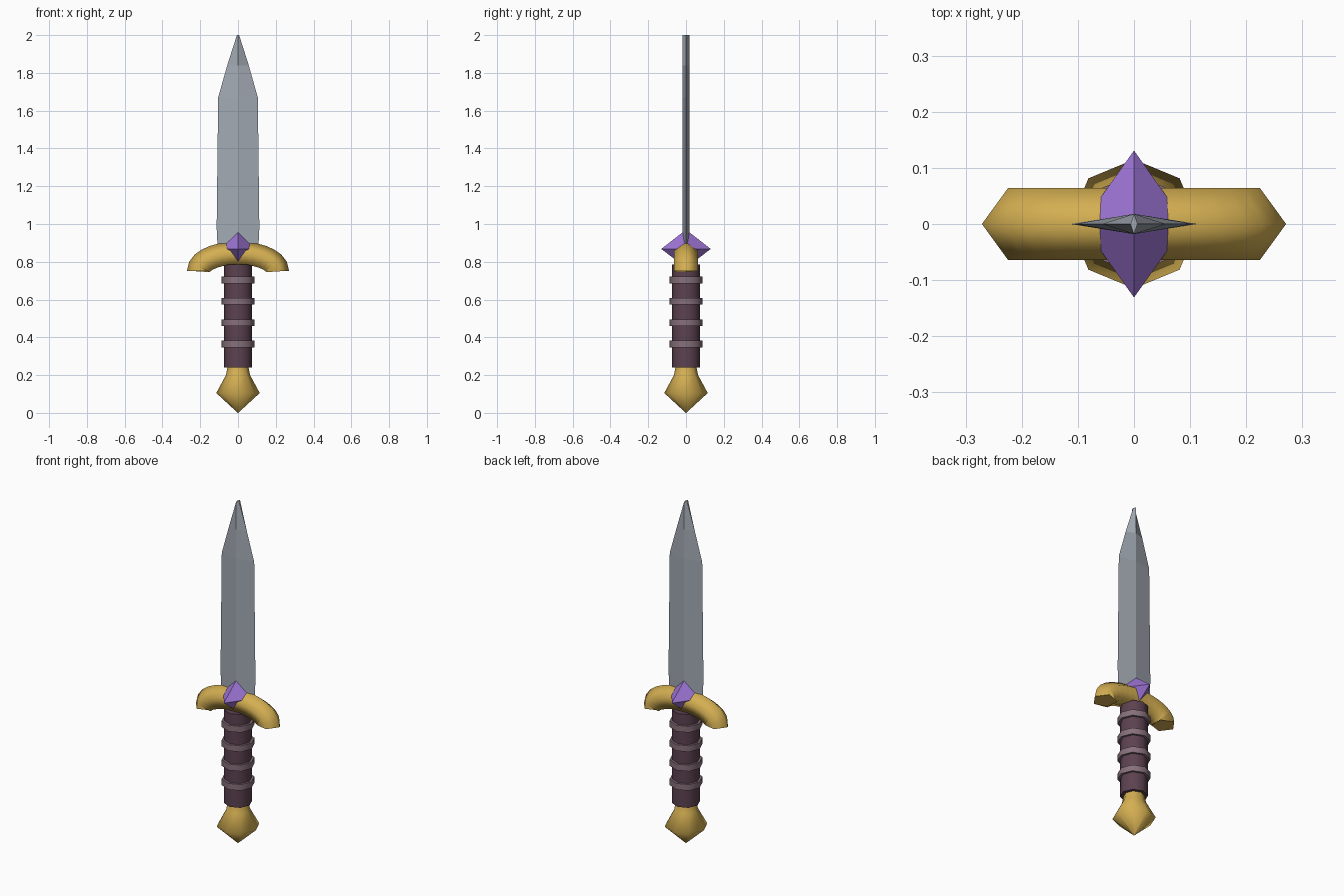
import bpy, bmesh, math
from mathutils import Vector

if "Cube" in bpy.data.objects:
    bpy.data.objects.remove(bpy.data.objects["Cube"])


def srgb(r, g, b):
    lin = lambda c: c / 12.92 if c <= 0.04045 else ((c + 0.055) / 1.055) ** 2.4
    return tuple(lin(c / 255) for c in (r, g, b)) + (1.0,)


def material(name, rgb):
    m = bpy.data.materials.new(name)
    m.diffuse_color = srgb(*rgb)
    m.use_nodes = True
    m.node_tree.nodes["Principled BSDF"].inputs["Base Color"].default_value = m.diffuse_color
    return m


STEEL = material("steel grey", (163, 170, 180))
GOLD = material("gold", (212, 175, 82))
PURPLE = material("gem purple", (158, 117, 214))
LEATHER = material("dark plum leather", (92, 66, 80))
WRAP = material("pale plum wrap", (135, 112, 122))


def loft(name, rings, mat, smooth=False):
    """Skin a list of closed rings, capping both ends with flat faces."""
    bm = bmesh.new()
    rows = [[bm.verts.new(p) for p in ring] for ring in rings]
    n = len(rows[0])
    for a, b in zip(rows, rows[1:]):
        for i in range(n):
            j = (i + 1) % n
            f = bm.faces.new((a[i], a[j], b[j], b[i]))
            f.smooth = smooth
    bm.faces.new(rows[0])
    bm.faces.new(rows[-1])
    bmesh.ops.remove_doubles(bm, verts=bm.verts, dist=1e-5)
    bmesh.ops.recalc_face_normals(bm, faces=bm.faces)
    me = bpy.data.meshes.new(name)
    bm.to_mesh(me)
    bm.free()
    me.materials.append(mat)
    ob = bpy.data.objects.new(name, me)
    bpy.context.collection.objects.link(ob)
    return ob


def circle(r, z, n=8):
    return [(r * math.cos(2 * math.pi * i / n), r * math.sin(2 * math.pi * i / n), z)
            for i in range(n)]


def diamond(x, y, z):
    return [(x, 0, z), (0, y, z), (-x, 0, z), (0, -y, z)]


# Blade: thin diamond section, constant thickness up to the tip
blade = [(0.107, 0.85), (0.113, 0.98), (0.105, 1.67), (0.057, 1.84), (0.006, 2.0)]
loft("blade", [diamond(x, 0.018, z) for x, z in blade], STEEL)

# Guard: pentagon section swept along a half ellipse, point facing outward
rings = []
A, B, R = 0.204, 0.09, 0.067
for k in range(15):
    t = math.pi * k / 14
    c = Vector((A * math.cos(t), 0, 0.75 + B * math.sin(t)))
    out = Vector((B * math.cos(t), 0, A * math.sin(t))).normalized()
    rings.append([c + out * R * math.cos(2 * math.pi * i / 5)
                  + Vector((0, R * math.sin(2 * math.pi * i / 5), 0)) for i in range(5)])
loft("guard", rings, GOLD, smooth=True)

# Gem: stretched octahedron through the guard
bm = bmesh.new()
mid = [bm.verts.new(p) for p in diamond(0.093, 0.131, 0.868)]
for z in (0.97, 0.768):
    tip = bm.verts.new((0, 0, z))
    for i in range(4):
        bm.faces.new((mid[i], mid[(i + 1) % 4], tip))
bmesh.ops.recalc_face_normals(bm, faces=bm.faces)
me = bpy.data.meshes.new("gem")
bm.to_mesh(me)
bm.free()
me.materials.append(PURPLE)
bpy.context.collection.objects.link(bpy.data.objects.new("gem", me))

# Grip and its four raised bands
loft("grip", [circle(0.075, 0.24), circle(0.075, 0.785)], LEATHER, smooth=True)
for k in range(4):
    z = 0.364 + 0.1133 * k
    loft(f"grip_band_{k + 1}", [circle(0.088, z - 0.018), circle(0.088, z + 0.018)],
         WRAP, smooth=True)

# Pommel: faceted drop with a pointed foot
pommel = [(0.0008, 0.0), (0.115, 0.105), (0.064, 0.2), (0.055, 0.245)]
loft("pommel", [circle(r, z) for r, z in pommel], GOLD, smooth=True)
